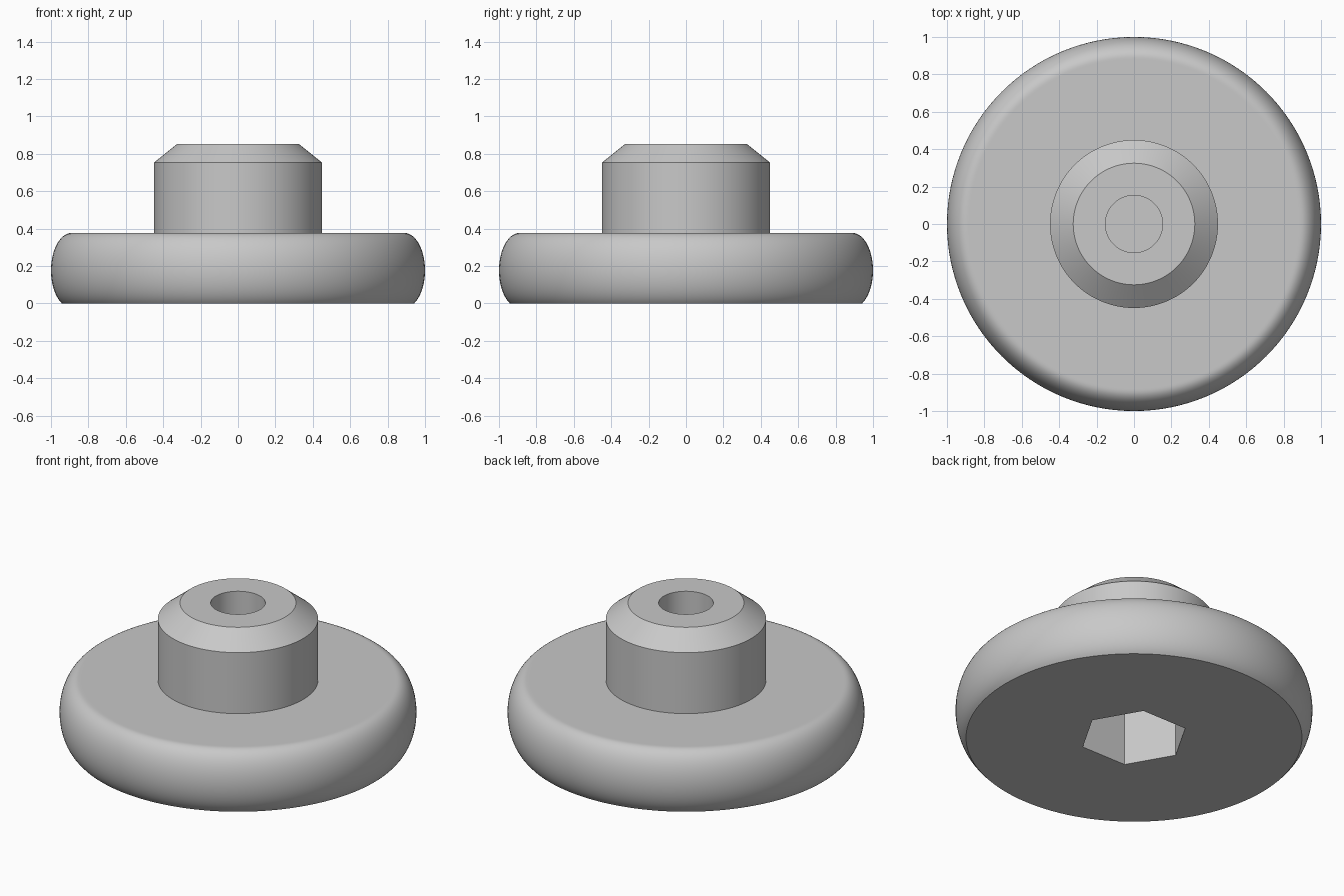
import bpy
import bmesh
import math
from mathutils import Matrix, Vector

if "Cube" in bpy.data.objects:
    bpy.data.objects.remove(bpy.data.objects["Cube"], do_unlink=True)

SEGMENTS = 128
BASE_TOP = 0.377
RIM_WIDTH, RIM_HEIGHT = 0.11, 0.2
RIM_MIDDLE = BASE_TOP - RIM_HEIGHT
HEX_RADIUS, HEX_DEPTH = 0.305, 0.40

# Single grey plastic
grey = bpy.data.materials.new("light_grey")
grey.use_nodes = True
colour = (0.58, 0.58, 0.58, 1)
grey.diffuse_color = colour
grey.node_tree.nodes["Principled BSDF"].inputs["Base Color"].default_value = colour


def add_object(name, bm):
    bmesh.ops.recalc_face_normals(bm, faces=bm.faces)
    mesh = bpy.data.meshes.new(name)
    bm.to_mesh(mesh)
    bm.free()
    mesh.materials.append(grey)
    obj = bpy.data.objects.new(name, mesh)
    bpy.context.collection.objects.link(obj)
    return obj


def lathe(name, profile):
    """Spin a (radius, height) profile around z; capped at both open ends."""
    bm = bmesh.new()
    verts = [bm.verts.new((r, 0, z)) for r, z in profile]
    edges = [bm.edges.new(pair) for pair in zip(verts, verts[1:])]
    bmesh.ops.spin(bm, geom=verts + edges, cent=(0, 0, 0), axis=(0, 0, 1),
                   angle=math.tau, steps=SEGMENTS)
    bmesh.ops.remove_doubles(bm, verts=bm.verts, dist=0.0005)
    bmesh.ops.holes_fill(bm, edges=[e for e in bm.edges if e.is_boundary], sides=0)
    return add_object(name, bm)


# Rounded rim: an elliptical arc cut off by the flat underside
start = -math.asin(RIM_MIDDLE / RIM_HEIGHT)
steps = 24
rim = []
for i in range(steps + 1):
    a = start + (math.pi / 2 - start) * i / steps
    rim.append((1 - RIM_WIDTH + RIM_WIDTH * math.cos(a),
                RIM_MIDDLE + RIM_HEIGHT * math.sin(a)))

# Hub with chamfered top and a blind bore
hub = [(0.88, BASE_TOP), (0.449, BASE_TOP), (0.449, 0.754),
       (0.325, 0.853), (0.153, 0.853), (0.153, 0.43)]
knob = lathe("knob", rim + hub)

# Hexagonal pocket in the underside
bm = bmesh.new()
bmesh.ops.create_cone(bm, cap_ends=True, segments=6, radius1=HEX_RADIUS,
                      radius2=HEX_RADIUS, depth=HEX_DEPTH * 2)
corner = max(bm.verts, key=lambda v: v.co.x).co
bmesh.ops.rotate(bm, verts=bm.verts, cent=Vector(),
                 matrix=Matrix.Rotation(-math.atan2(corner.y, corner.x), 3, "Z"))
cutter = add_object("hex_cutter", bm)
cutter.hide_render = True

bpy.ops.object.select_all(action="DESELECT")
bpy.context.view_layer.objects.active = knob
knob.select_set(True)
pocket = knob.modifiers.new("hex_pocket", "BOOLEAN")
pocket.operation = "DIFFERENCE"
pocket.solver = "EXACT"
pocket.object = cutter
bpy.ops.object.modifier_apply(modifier=pocket.name)
bpy.data.objects.remove(cutter, do_unlink=True)

bpy.ops.object.shade_smooth_by_angle(angle=math.radians(25))
